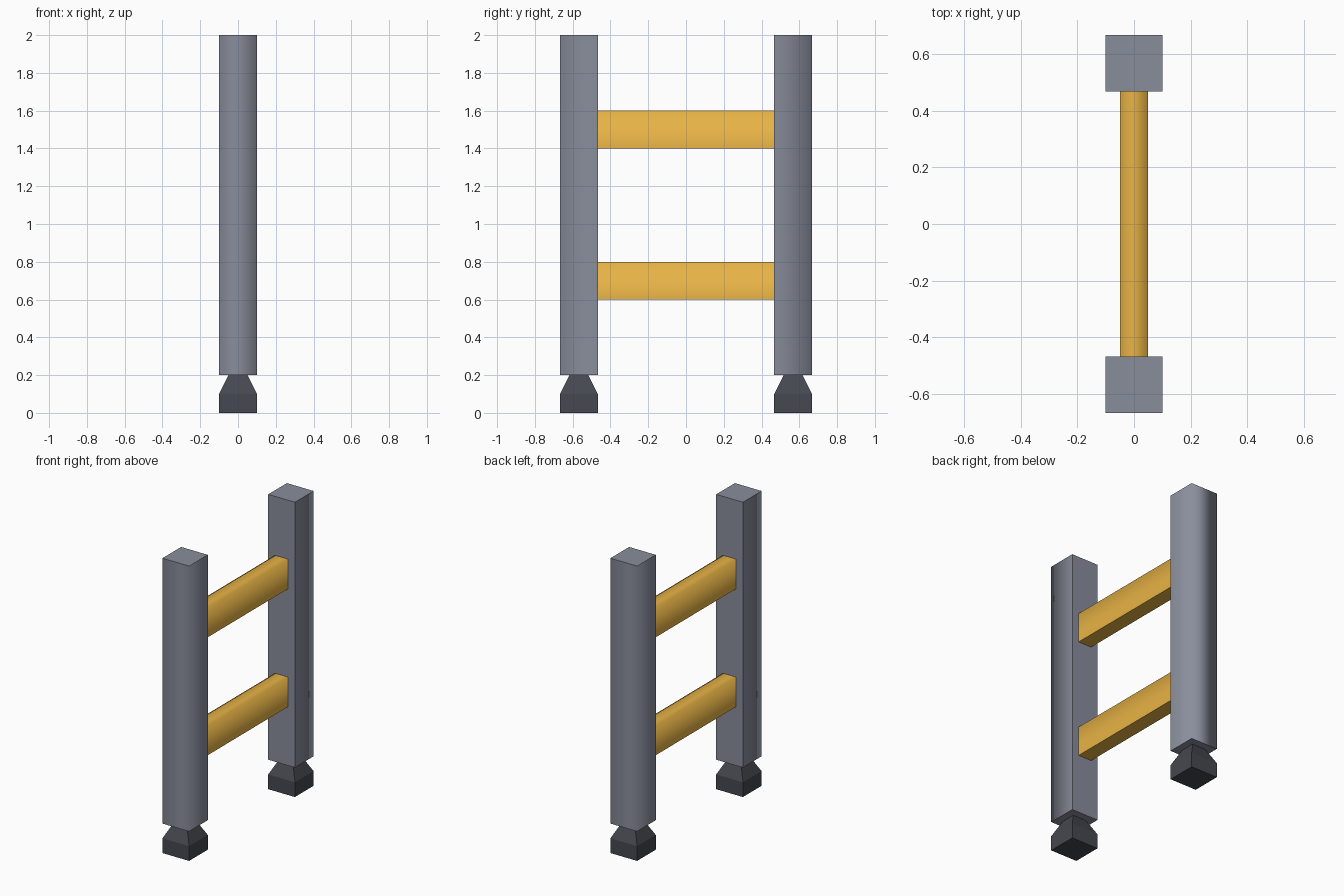
import bpy, bmesh
from mathutils import Vector

if "Cube" in bpy.data.objects:
    bpy.data.objects.remove(bpy.data.objects["Cube"])


def material(name, rgb):
    m = bpy.data.materials.new(name)
    m.diffuse_color = (*rgb, 1)
    m.use_nodes = True
    m.node_tree.nodes["Principled BSDF"].inputs["Base Color"].default_value = m.diffuse_color
    return m


METAL = material("grey_metal", (0.25, 0.27, 0.33))
RUBBER = material("dark_rubber", (0.06, 0.065, 0.08))
YELLOW = material("yellow_paint", (0.80, 0.45, 0.06))


def finish(name, bm, mat):
    mesh = bpy.data.meshes.new(name)
    bm.to_mesh(mesh)
    bm.free()
    mesh.materials.append(mat)
    ob = bpy.data.objects.new(name, mesh)
    bpy.context.collection.objects.link(ob)
    return ob


def box(name, center, size, mat, flat_normals):
    """Box with soft edges, except around faces pointing along flat_normals."""
    bm = bmesh.new()
    bmesh.ops.create_cube(bm, size=1)
    bmesh.ops.scale(bm, vec=size, verts=bm.verts)
    bmesh.ops.translate(bm, vec=center, verts=bm.verts)
    bm.normal_update()
    for f in bm.faces:
        f.smooth = True
        if any(f.normal.dot(Vector(n)) > 0.9 for n in flat_normals):
            for e in f.edges:
                e.smooth = False
    return finish(name, bm, mat)


def foot(name, y):
    """Square block whose upper half tapers in to the post."""
    bm = bmesh.new()
    rings = []
    for half, z in ((0.1, 0), (0.1, 0.1), (0.05, 0.2)):
        rings.append([bm.verts.new((sx * half, y + sy * half, z))
                      for sx, sy in ((-1, -1), (1, -1), (1, 1), (-1, 1))])
    for a, b in zip(rings, rings[1:]):
        for i in range(4):
            j = (i + 1) % 4
            bm.faces.new((a[i], a[j], b[j], b[i]))
    bm.faces.new(rings[0][::-1])
    bm.faces.new(rings[-1])
    return finish(name, bm, RUBBER)


POST_Y = 0.567

# Posts (inner face and caps crisp, outer corners soft) and their feet
for side, s in (("front", -1), ("back", 1)):
    box(f"{side}_post", (0, s * POST_Y, 1.1), (0.2, 0.2, 1.8), METAL,
        [(0, -s, 0), (0, 0, 1), (0, 0, -1)])
    foot(f"{side}_foot", s * POST_Y)

# Cross rails between the posts
for label, z in (("lower", 0.7), ("upper", 1.5)):
    box(f"{label}_rail", (0, 0, z), (0.1, 2 * (POST_Y - 0.1), 0.2), YELLOW,
        [(0, 1, 0), (0, -1, 0), (0, 0, -1)])
